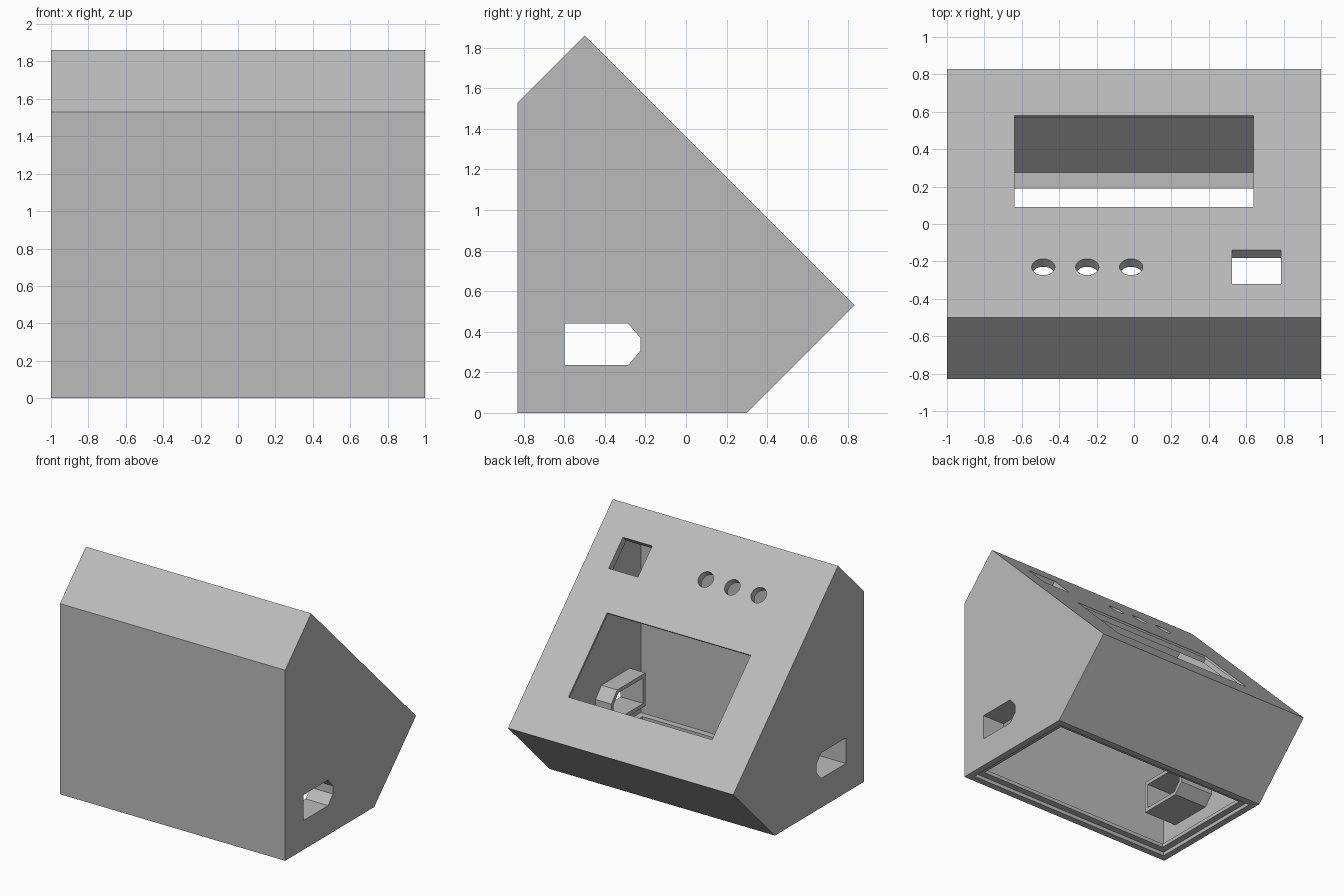
import bpy, bmesh, math
from mathutils import Matrix, Vector

default = bpy.data.objects.get("Cube")
if default:
    bpy.data.objects.remove(default, do_unlink=True)

grey = bpy.data.materials.new("plain_grey")
grey.use_nodes = True
colour = (0.5, 0.5, 0.5, 1)
grey.diffuse_color = colour
grey.node_tree.nodes["Principled BSDF"].inputs["Base Color"].default_value = colour


def add_object(name, bm):
    bmesh.ops.recalc_face_normals(bm, faces=bm.faces)
    mesh = bpy.data.meshes.new(name)
    bm.to_mesh(mesh)
    bm.free()
    mesh.materials.append(grey)
    obj = bpy.data.objects.new(name, mesh)
    bpy.context.collection.objects.link(obj)
    return obj


def prism(name, profile, x0, x1):
    """Side profile of (y, z) points swept across x."""
    bm = bmesh.new()
    face = bm.faces.new([bm.verts.new((x0, y, z)) for y, z in profile])
    swept = bmesh.ops.extrude_face_region(bm, geom=[face])["geom"]
    bmesh.ops.translate(bm, vec=(x1 - x0, 0, 0),
                        verts=[v for v in swept if isinstance(v, bmesh.types.BMVert)])
    return add_object(name, bm)


def box(name, x0, x1, y0, y1, z0, z1):
    return prism(name, [(y0, z0), (y1, z0), (y1, z1), (y0, z1)], x0, x1)


def on_panel(obj, y):
    """Seat a shape made around the origin on the sloping panel."""
    place = Matrix.Translation(Vector((0, y, 1.36 - y)))
    obj.data.transform(place @ Matrix.Rotation(math.radians(-45), 4, 'X'))
    return obj


def combine(target, tool, operation):
    tool.hide_render = True
    mod = target.modifiers.new(tool.name, 'BOOLEAN')
    mod.operation = operation
    mod.solver = 'EXACT'
    mod.object = tool
    bpy.context.view_layer.objects.active = target
    bpy.ops.object.modifier_apply(modifier=mod.name)
    bpy.data.objects.remove(tool, do_unlink=True)


# Outer case and hollow interior
case = prism("enclosure", [(-0.83, 0), (0.30, 0), (0.83, 0.53),
                           (-0.50, 1.86), (-0.83, 1.53)], -1, 1)
cavity = prism("cavity", [(-0.77, 0.06), (0.275, 0.06), (0.745, 0.53),
                          (-0.50, 1.775), (-0.77, 1.505)], -0.94, 0.94)
combine(case, cavity, 'DIFFERENCE')

# Stepped opening for a base lid
combine(case, box("lid_recess", -0.945, 0.945, -0.775, 0.245, -0.1, 0.03), 'DIFFERENCE')
combine(case, box("base_opening", -0.89, 0.89, -0.72, 0.19, -0.1, 0.1), 'DIFFERENCE')

# Screen window with a thinned lip behind it
half = 0.245 * math.sqrt(2)
pocket = box("screen_pocket", -0.68, 0.68, -half - 0.04, half + 0.04, -0.1, -0.018)
combine(case, on_panel(pocket, 0.335), 'DIFFERENCE')
window = box("screen_window", -0.638, 0.638, -half, half, -0.1, 0.1)
combine(case, on_panel(window, 0.335), 'DIFFERENCE')

# Square switch opening
switch = box("switch_opening", 0.525, 0.785, -0.128, 0.128, -0.1, 0.1)
combine(case, on_panel(switch, -0.23), 'DIFFERENCE')

# Row of three button holes
for i in range(3):
    bm = bmesh.new()
    bmesh.ops.create_cone(bm, cap_ends=True, segments=40, radius1=0.062, radius2=0.062,
                          depth=0.2, matrix=Matrix.Translation((-0.485 + 0.235 * i, 0, 0)))
    combine(case, on_panel(add_object("button_hole", bm), -0.23), 'DIFFERENCE')

# Socket sleeves inside both side walls, then one bore through them
sleeve = [(-0.63, 0.205), (-0.27, 0.205), (-0.195, 0.285),
          (-0.195, 0.385), (-0.27, 0.47), (-0.63, 0.47)]
for x0, x1 in ((-0.97, -0.64), (0.80, 0.97)):
    combine(case, prism("socket_sleeve", sleeve, x0, x1), 'UNION')
bore = [(-0.60, 0.235), (-0.285, 0.235), (-0.225, 0.305),
        (-0.225, 0.37), (-0.285, 0.44), (-0.60, 0.44)]
combine(case, prism("socket_bore", bore, -1.1, 1.1), 'DIFFERENCE')
